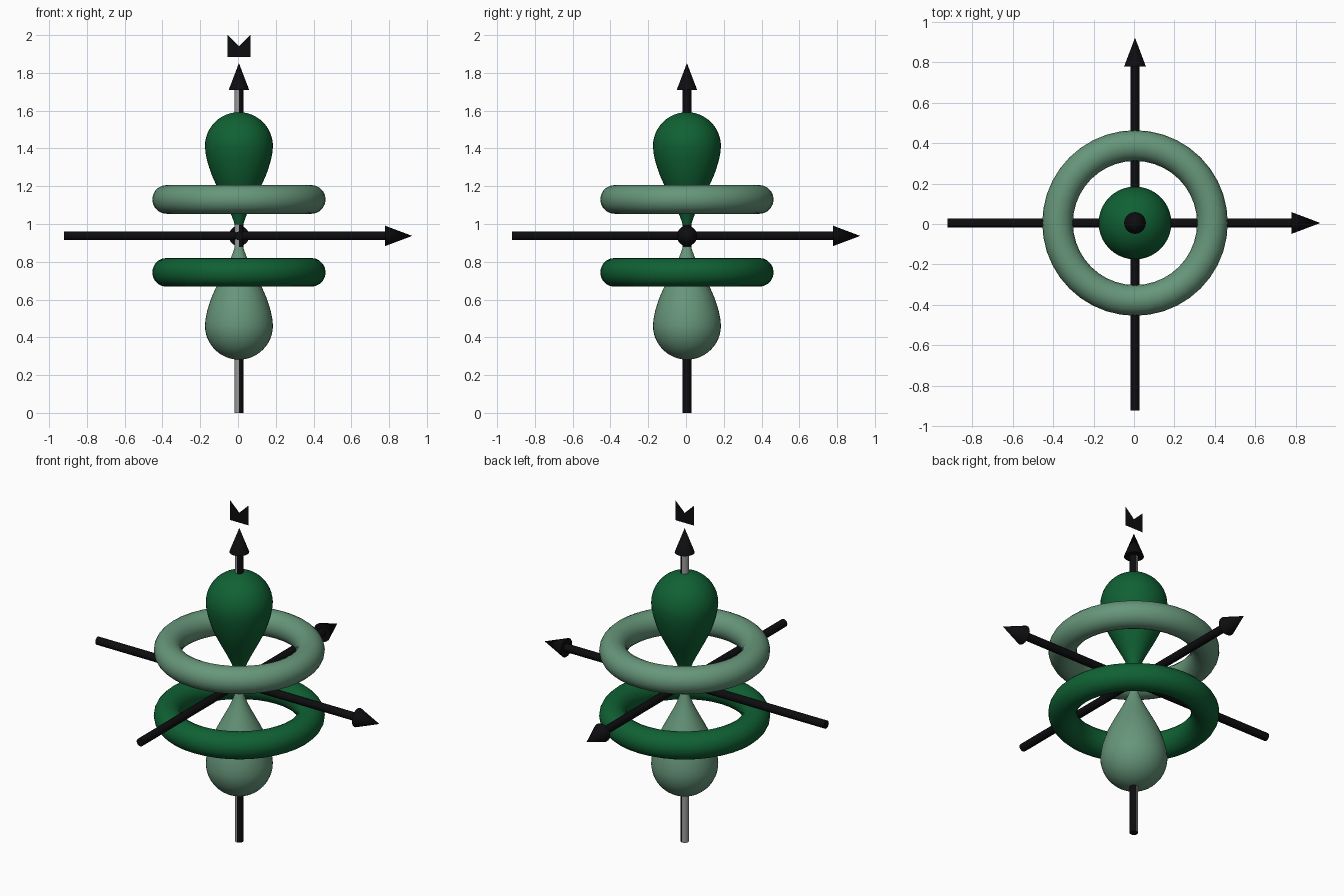
import bpy, bmesh, math
from mathutils import Vector

if "Cube" in bpy.data.objects:
    bpy.data.objects.remove(bpy.data.objects["Cube"])

CENTRE = Vector((0.005, 0.005, 0.937))   # where the three axes cross


def material(name, rgb):
    m = bpy.data.materials.new(name)
    m.diffuse_color = (*rgb, 1)
    m.use_nodes = True
    m.node_tree.nodes["Principled BSDF"].inputs["Base Color"].default_value = m.diffuse_color
    return m


BLACK = material("black", (0.004, 0.004, 0.005))
GREY = material("grey", (0.33, 0.33, 0.33))
DARK = material("dark green", (0.005, 0.120, 0.034))
LIGHT = material("light green", (0.135, 0.305, 0.195))


def finish(name, mat, angle=40):
    ob = bpy.context.object
    ob.name = ob.data.name = name
    ob.data.materials.append(mat)
    bpy.ops.object.shade_smooth_by_angle(angle=math.radians(angle))
    return ob


def mesh_object(name, bm):
    me = bpy.data.meshes.new(name)
    bm.to_mesh(me)
    bm.free()
    ob = bpy.data.objects.new(name, me)
    bpy.context.collection.objects.link(ob)
    bpy.ops.object.select_all(action='DESELECT')
    ob.select_set(True)
    bpy.context.view_layer.objects.active = ob
    return ob


# Axis arrows: shaft plus cone head, laid along a direction
def arrow(name, direction, start, neck, tip):
    d = Vector(direction)
    rot = d.to_track_quat('Z', 'Y').to_euler()
    if d.z:
        rot = (0, 0, 0)
    base = CENTRE - d * CENTRE.dot(d)     # start, neck, tip are world coordinates
    bpy.ops.mesh.primitive_cylinder_add(vertices=16, radius=0.023, depth=neck - start,
                                        location=base + d * (start + neck) / 2, rotation=rot)
    shaft = finish(name + "_shaft", BLACK)
    bpy.ops.mesh.primitive_cone_add(vertices=20, radius1=0.054, radius2=0, depth=tip - neck,
                                    location=base + d * (neck + tip) / 2, rotation=rot)
    finish(name + "_head", BLACK)
    return shaft


arrow("x_axis", (1, 0, 0), -0.922, 0.779, 0.922)
arrow("y_axis", (0, 1, 0), -0.922, 0.779, 0.922)
upright = arrow("z_axis", (0, 0, 1), 0, 1.71, 1.852)

# Left half of the upright shaft is grey
upright.data.materials.append(GREY)
for p in upright.data.polygons:
    if p.normal.x < -0.01:
        p.material_index = 1

# Teardrop lobes: tapering neck, then a round bulb, spun about z
NECK = [(0, 0.004), (0.04, 0.017), (0.08, 0.029), (0.12, 0.044), (0.16, 0.063),
        (0.20, 0.084), (0.24, 0.105), (0.28, 0.125), (0.32, 0.143), (0.36, 0.157),
        (0.40, 0.169), (0.44, 0.177)]
BULB_R, BULB_Z = 0.18, 0.475
PROFILE = NECK + [(BULB_Z + BULB_R * math.sin(a), BULB_R * math.cos(a))
                  for a in (i * math.pi / 24 for i in range(13))]


def lobe(name, side, mat):
    bm = bmesh.new()
    verts = [bm.verts.new((r, 0, side * z)) for z, r in PROFILE]
    edges = [bm.edges.new(e) for e in zip(verts, verts[1:])]
    bmesh.ops.spin(bm, geom=verts + edges, cent=(0, 0, 0), axis=(0, 0, 1),
                   angle=math.tau, steps=40)
    bmesh.ops.remove_doubles(bm, verts=bm.verts, dist=1e-4)
    bmesh.ops.recalc_face_normals(bm, faces=bm.faces)
    ob = mesh_object(name, bm)
    ob.location = CENTRE
    finish(name, mat, 60)


# Rings around the necks
def ring(name, side, mat):
    bpy.ops.mesh.primitive_torus_add(major_radius=0.383, minor_radius=0.076,
                                     major_segments=40, minor_segments=20,
                                     location=CENTRE + Vector((0, 0, side * 0.193)))
    finish(name, mat, 60)


lobe("upper_lobe", 1, DARK)
lobe("lower_lobe", -1, LIGHT)
ring("upper_ring", 1, LIGHT)
ring("lower_ring", -1, DARK)

# Flat notched marker plate above the upright arrow
bm = bmesh.new()
cx = CENTRE.x
outline = [(-0.06, 1.883), (0.06, 1.883), (0.06, 2.0), (0, 1.942), (-0.06, 2.0)]
bm.faces.new([bm.verts.new((cx + x, CENTRE.y, z)) for x, z in outline])
mesh_object("top_marker", bm).data.materials.append(BLACK)
